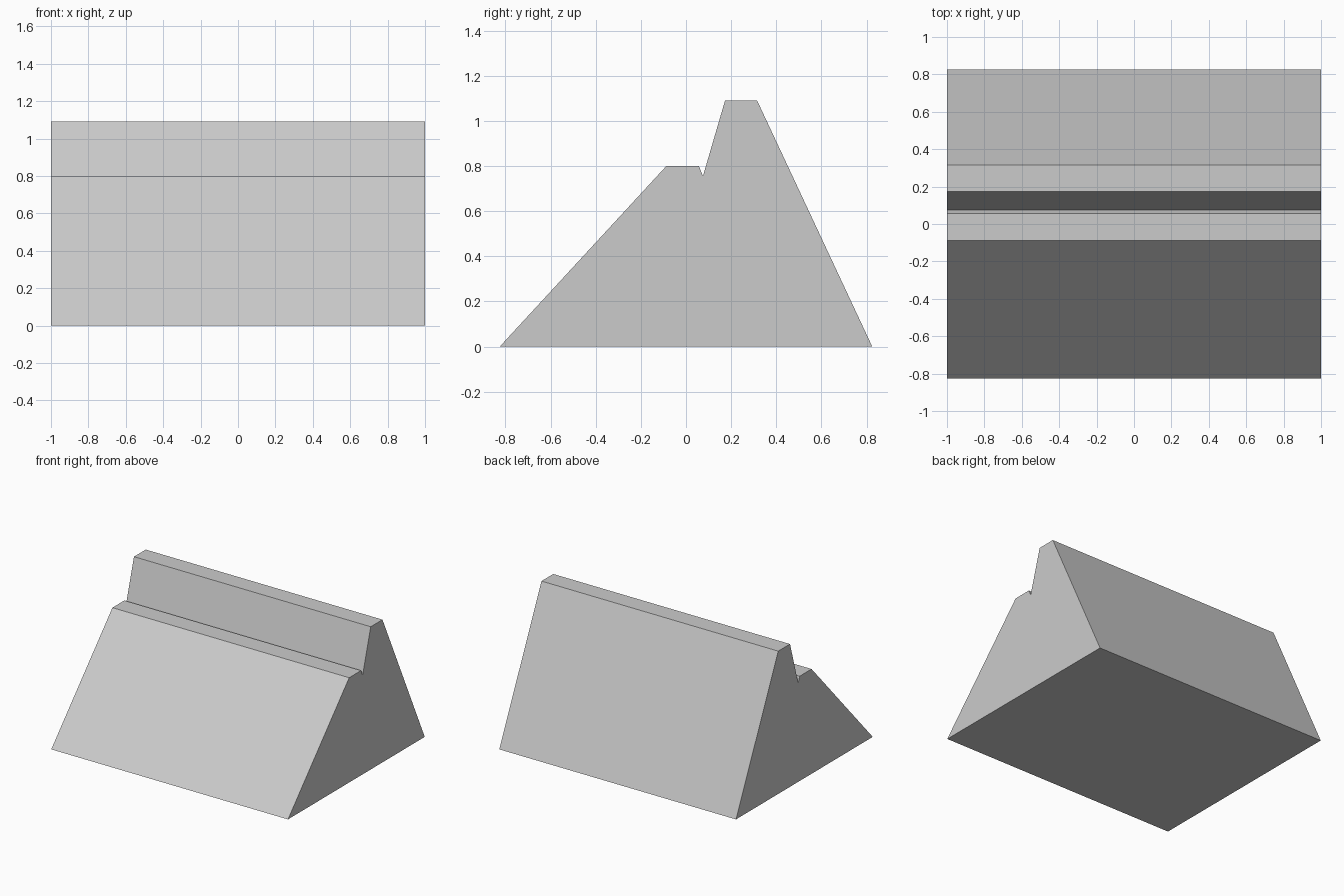
import bpy
import bmesh

if "Cube" in bpy.data.objects:
    bpy.data.objects.remove(bpy.data.objects["Cube"])

# Side profile (y, z), swept along x
PROFILE = [
    (-0.825, 0.0), (0.825, 0.0),      # base
    (0.315, 1.09), (0.173, 1.09),     # upper ridge
    (0.075, 0.755), (0.057, 0.80),    # notch between the ridges
    (-0.087, 0.80),                   # lower ridge
]

grey = bpy.data.materials.new("light_grey")
grey.diffuse_color = (0.6, 0.6, 0.6, 1.0)
grey.use_nodes = True
grey.node_tree.nodes["Principled BSDF"].inputs["Base Color"].default_value = grey.diffuse_color

# Stand block: one end face extruded to full length
bm = bmesh.new()
end = bm.faces.new([bm.verts.new((-1.0, y, z)) for y, z in PROFILE])
sweep = bmesh.ops.extrude_face_region(bm, geom=[end], use_keep_orig=True)
moved = [v for v in sweep["geom"] if isinstance(v, bmesh.types.BMVert)]
bmesh.ops.translate(bm, verts=moved, vec=(2.0, 0.0, 0.0))
bmesh.ops.recalc_face_normals(bm, faces=bm.faces[:])

mesh = bpy.data.meshes.new("stand_block")
bm.to_mesh(mesh)
bm.free()
mesh.materials.append(grey)
stand = bpy.data.objects.new("stand_block", mesh)
bpy.context.collection.objects.link(stand)
